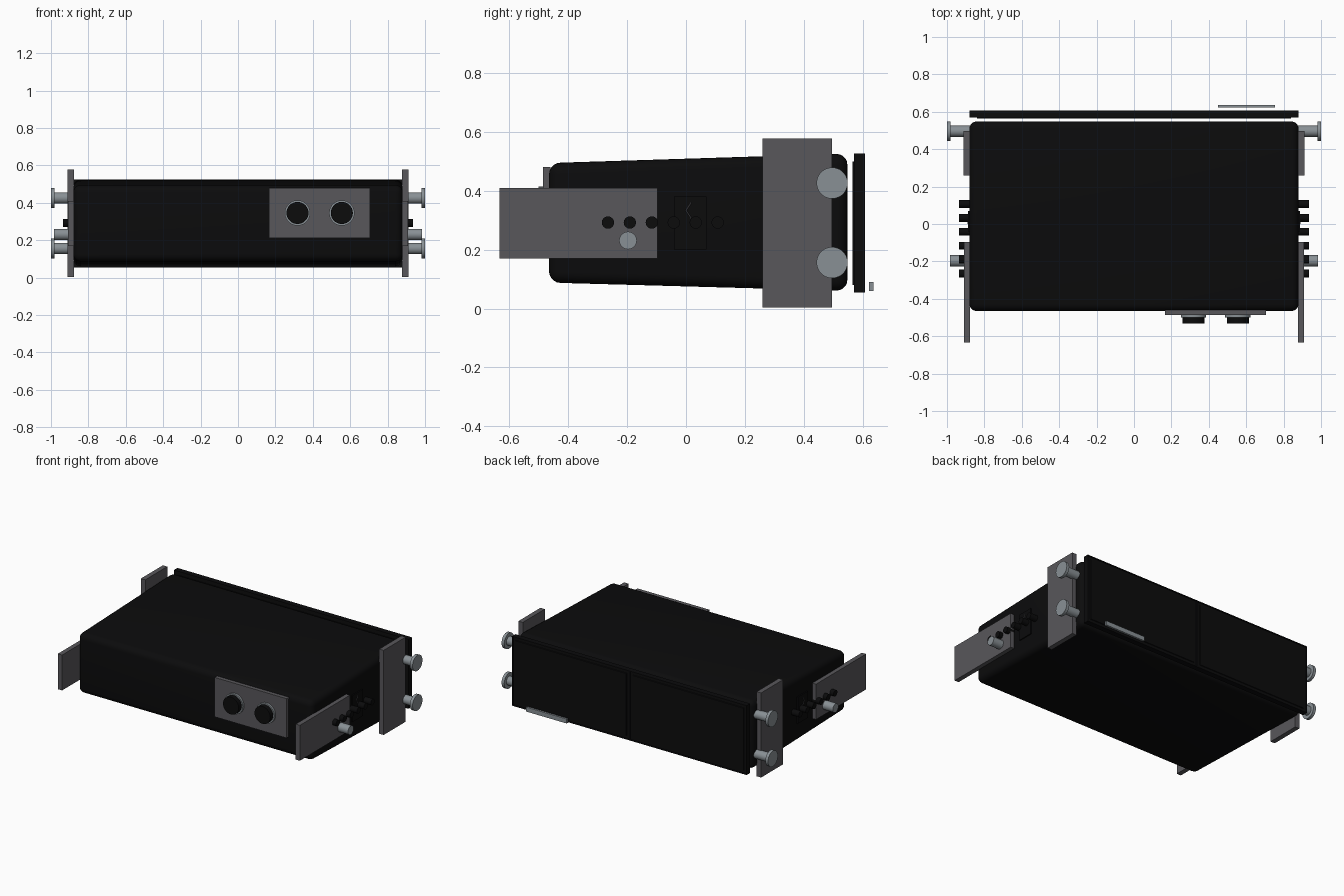
import bpy, bmesh, math
from mathutils import Matrix, Vector

if "Cube" in bpy.data.objects:
    bpy.data.objects.remove(bpy.data.objects["Cube"])


def material(name, rgb):
    m = bpy.data.materials.new(name)
    m.diffuse_color = (*rgb, 1)
    m.use_nodes = True
    m.node_tree.nodes["Principled BSDF"].inputs["Base Color"].default_value = m.diffuse_color
    return m


BLACK = material("black", (0.0035, 0.0035, 0.0038))
GREY = material("dark grey", (0.098, 0.095, 0.104))
METAL = material("light metal", (0.25, 0.28, 0.30))


def finish(name, bm, mat, smooth=False):
    bmesh.ops.recalc_face_normals(bm, faces=bm.faces)
    me = bpy.data.meshes.new(name)
    bm.to_mesh(me)
    bm.free()
    ob = bpy.data.objects.new(name, me)
    bpy.context.collection.objects.link(ob)
    me.materials.append(mat)
    if smooth:
        bpy.ops.object.select_all(action='DESELECT')
        ob.select_set(True)
        bpy.context.view_layer.objects.active = ob
        bpy.ops.object.shade_smooth_by_angle(angle=math.radians(35))
    return ob


def box_mesh(lo, hi):
    bm = bmesh.new()
    lo, hi = Vector(lo), Vector(hi)
    size = hi - lo
    bmesh.ops.create_cube(bm, size=1, matrix=Matrix.Translation((lo + hi) / 2) @ Matrix.Diagonal((*size, 1)))
    return bm


def box(name, x, y, z, mat):
    x = sorted(x)
    return finish(name, box_mesh((x[0], y[0], z[0]), (x[1], y[1], z[1])), mat)


def rod(name, start, end, radius, mat, sides=28):
    a, b = Vector(start), Vector(end)
    d = b - a
    bm = bmesh.new()
    rot = d.to_track_quat('Z', 'Y').to_matrix().to_4x4()
    bmesh.ops.create_cone(bm, cap_ends=True, segments=sides, radius1=radius, radius2=radius,
                          depth=d.length, matrix=Matrix.Translation((a + b) / 2) @ rot)
    return finish(name, bm, mat, True)


# Main case: tapers toward the front, all edges rounded
bm = box_mesh((-0.88, -0.465, 0.06), (0.88, 0.548, 0.526))
for v in bm.verts:
    if v.co.y < 0:
        v.co.z = 0.088 if v.co.z < 0.3 else 0.494
bmesh.ops.bevel(bm, geom=bm.edges[:], offset=0.038, segments=5, profile=0.5, affect='EDGES')
finish("case", bm, BLACK, True)

# Rear cover: slab with two inset doors
bm = box_mesh((-0.88, 0.57, 0.055), (0.88, 0.607, 0.526))
bmesh.ops.bisect_plane(bm, geom=bm.verts[:] + bm.edges[:] + bm.faces[:], plane_co=(0, 0, 0), plane_no=(1, 0, 0))
bm.normal_update()
doors = [f for f in bm.faces if f.normal.y > 0.9]
bmesh.ops.inset_individual(bm, faces=doors, thickness=0.006)
bmesh.ops.inset_individual(bm, faces=doors, thickness=0.002, depth=-0.006)
bmesh.ops.inset_individual(bm, faces=doors, thickness=0.025)
bmesh.ops.inset_individual(bm, faces=doors, thickness=0.003, depth=0.004)
finish("rear_cover", bm, BLACK)
box("rear_cover_lip", (-0.84, 0.84), (0.565, 0.572), (0.08, 0.50), BLACK)
box("rear_handle", (0.45, 0.755), (0.622, 0.636), (0.06, 0.09), METAL)

# Front control panel with two knobs
box("control_panel", (0.165, 0.705), (-0.486, -0.46), (0.213, 0.48), GREY)
for x in (0.318, 0.555):
    rod("knob_ring", (x, -0.48, 0.346), (x, -0.5, 0.346), 0.068, METAL)
    rod("knob", (x, -0.49, 0.346), (x, -0.531, 0.346), 0.059, BLACK)

# Mounting hardware on both sides
for s, side in ((-1, "left"), (1, "right")):
    box(side + "_rear_bracket", (s * 0.878, s * 0.911), (0.26, 0.496), (0.004, 0.578), GREY)
    box(side + "_front_bracket", (s * 0.876, s * 0.908), (-0.634, -0.097), (0.17, 0.41), GREY)
    for z in (0.426, 0.156):
        rod(side + "_bolt_shaft", (s * 0.87, 0.496, z), (s * 0.985, 0.496, z), 0.03, METAL)
        rod(side + "_bolt_head", (s * 0.98, 0.496, z), (s * 1.0, 0.496, z), 0.053, METAL)
    rod(side + "_front_peg", (s * 0.9, -0.197, 0.231), (s * 0.985, -0.197, 0.231), 0.03, METAL)
    for i in range(6):
        y = -0.265 + i * 0.0745
        rod(side + "_contact_pin", (s * 0.87, y, 0.292), (s * 0.936, y, 0.292), 0.021, BLACK, 16)
    # Raised pad with a small arrow mark
    box(side + "_pad", (s * 0.87, s * 0.888), (-0.04, 0.07), (0.2, 0.38), BLACK)
    for d in (-1, 1):
        rod(side + "_arrow_mark", (s * 0.888, 0.0, 0.333), (s * 0.888, 0.017, 0.333 + d * 0.026),
            0.002, GREY, 6)
